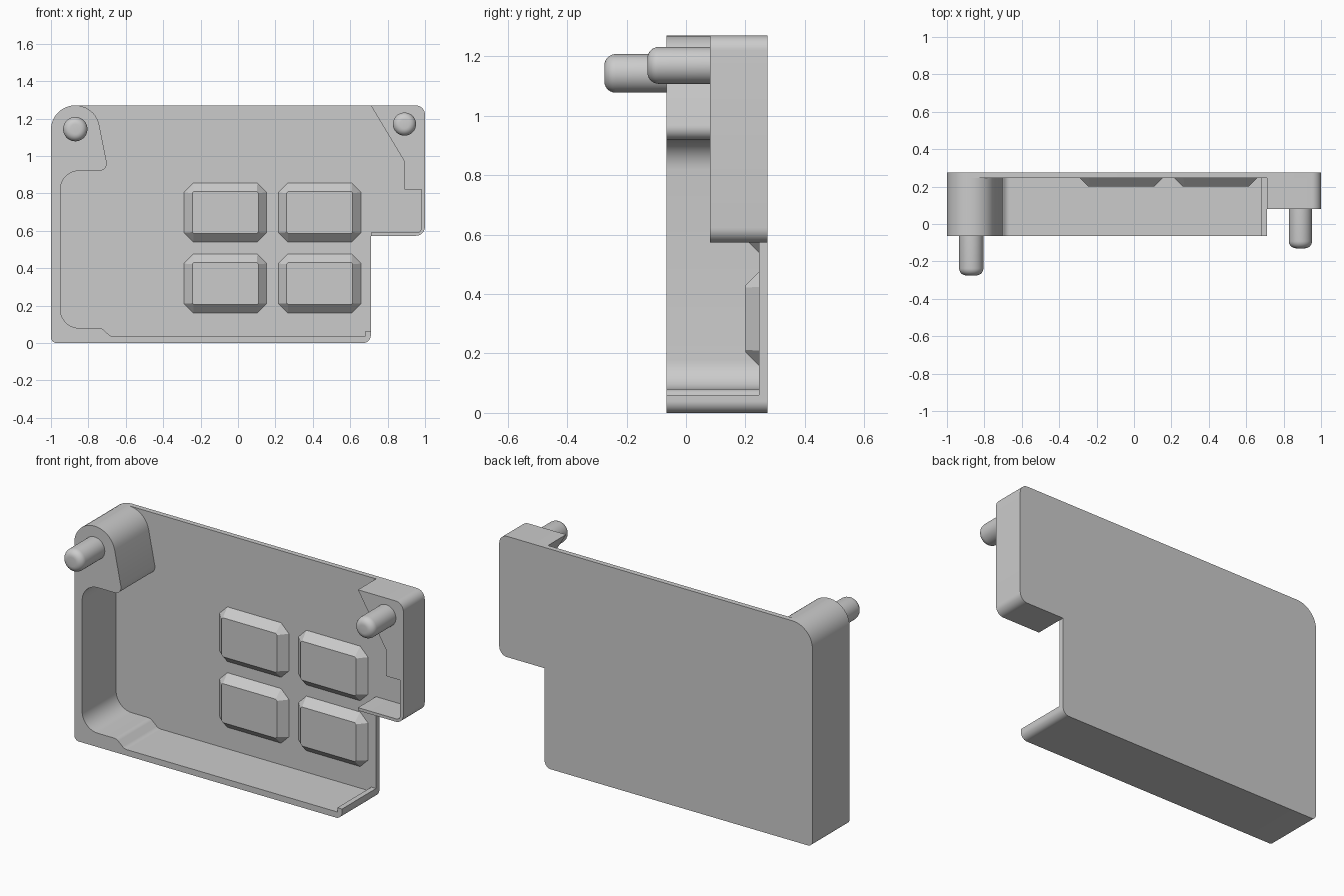
import bpy
import bmesh
from math import radians, tan, pi
from mathutils import Vector, Matrix

if "Cube" in bpy.data.objects:
    bpy.data.objects.remove(bpy.data.objects["Cube"], do_unlink=True)

grey = bpy.data.materials.new("plain_grey")
grey.use_nodes = True
grey.diffuse_color = (0.6, 0.6, 0.6, 1)
grey.node_tree.nodes["Principled BSDF"].inputs["Base Color"].default_value = grey.diffuse_color

TOP = 1.27          # overall height
STEP = 0.573        # underside of the side block
BACK, FLOOR, RIM, BLOCK = 0.275, 0.245, -0.065, 0.08   # depths along y


def finish(bm, name):
    """Turn a bmesh into a named, smooth-by-angle object."""
    bmesh.ops.recalc_face_normals(bm, faces=bm.faces)
    mesh = bpy.data.meshes.new(name)
    bm.to_mesh(mesh)
    bm.free()
    mesh.materials.append(grey)
    obj = bpy.data.objects.new(name, mesh)
    bpy.context.collection.objects.link(obj)
    bpy.ops.object.select_all(action='DESELECT')
    obj.select_set(True)
    bpy.context.view_layer.objects.active = obj
    bpy.ops.object.shade_smooth_by_angle(angle=radians(30))
    return obj


def fillet(corners, steps=10):
    """Round each (x, z, radius) corner of a closed outline."""
    points = []
    for i, (x, z, r) in enumerate(corners):
        p = Vector((x, z))
        if r == 0:
            points.append(p)
            continue
        a = (Vector(corners[i - 1][:2]) - p).normalized()
        b = (Vector(corners[(i + 1) % len(corners)][:2]) - p).normalized()
        cut = r / tan(a.angle(b) / 2)
        centre = p + (a + b).normalized() * (cut ** 2 + r ** 2) ** 0.5
        start = (p + a * cut - centre).normalized()
        end = (p + b * cut - centre).normalized()
        for k in range(steps + 1):
            points.append(centre + start.slerp(end, k / steps).normalized() * r)
    return points


def extruded(name, corners, y_front, y_back):
    """Extrude a rounded x-z outline along y."""
    bm = bmesh.new()
    face = bm.faces.new([bm.verts.new((p.x, y_front, p.y)) for p in fillet(corners)])
    out = bmesh.ops.extrude_face_region(bm, geom=[face])
    moved = [v for v in out["geom"] if isinstance(v, bmesh.types.BMVert)]
    bmesh.ops.translate(bm, verts=moved, vec=(0, y_back - y_front, 0))
    return finish(bm, name)


def pin(name, x, z, radius, y_tip, y_base):
    """Peg pointing forwards with a rounded tip."""
    bm = bmesh.new()
    length = y_base - y_tip
    place = Matrix.Translation((x, (y_tip + y_base) / 2, z)) @ Matrix.Rotation(pi / 2, 4, 'X')
    bmesh.ops.create_cone(bm, cap_ends=True, segments=40, radius1=radius, radius2=radius,
                          depth=length, matrix=place)
    tip = [e for e in bm.edges if all(v.co.y < y_tip + 0.001 for v in e.verts)]
    bmesh.ops.bevel(bm, geom=tip, offset=0.038, segments=6, profile=0.5, affect='EDGES')
    return finish(bm, name)


def pad(name, x, z, width=0.443, height=0.315, slope=0.045):
    """Raised pad with sloping sides and clipped corners."""
    bm = bmesh.new()
    rings = []
    for y, inset, clip in ((FLOOR + 0.01, 0, 0.05), (FLOOR, 0, 0.05), (FLOOR - slope, slope, 0.008)):
        w, h = width / 2 - inset, height / 2 - inset
        outline = [(w - clip, h), (w, h - clip), (w, clip - h), (w - clip, -h),
                   (clip - w, -h), (-w, clip - h), (-w, h - clip), (clip - w, h)]
        rings.append([bm.verts.new((x + u, y, z + v)) for u, v in outline])
    for low, high in zip(rings, rings[1:]):
        for i in range(8):
            j = (i + 1) % 8
            bm.faces.new((low[i], low[j], high[j], high[i]))
    bm.faces.new(rings[0])
    bm.faces.new(rings[-1])
    obj = finish(bm, name)
    for poly in obj.data.polygons:
        poly.use_smooth = False
    return obj


# Back panel with the step on its left side
extruded("back_panel", [
    (-1, 0, 0.03), (0.71, 0, 0.04), (0.71, STEP, 0), (1, STEP, 0.05),
    (1, TOP, 0.05), (-1, TOP, 0.129)], FLOOR, BACK)

# Deep rim along the bottom and right side, ending in the corner boss
extruded("rim_and_boss", [
    (-1, 0, 0.03), (0.71, 0, 0.04), (0.71, 0.06, 0), (0.68, 0.06, 0),
    (0.68, 0.035, 0), (-0.68, 0.035, 0.04), (-0.73, 0.08, 0.04),
    (-0.95, 0.08, 0.1), (-0.95, 0.92, 0.1), (-0.693, 0.92, 0.04),
    (-0.763, TOP, 0.129), (-1, TOP, 0.129)], RIM, FLOOR)

# Shallower block with a thin side wall and bottom lip
extruded("side_block", [
    (0.71, TOP, 0), (0.89, 0.97, 0), (0.89, 0.82, 0), (0.98, 0.82, 0),
    (0.98, 0.59, 0.025), (0.71, 0.59, 0), (0.71, STEP, 0),
    (1, STEP, 0.05), (1, TOP, 0.05)], BLOCK, FLOOR)

# Locating pins
pin("right_pin", -0.87, 1.143, 0.065, -0.275, RIM + 0.02)
pin("left_pin", 0.89, 1.17, 0.062, -0.13, BLOCK + 0.02)

# Two by two raised pads
for row, z in (("lower", 0.317), ("upper", 0.697)):
    for side, x in (("right", -0.068), ("left", 0.437)):
        pad(f"{row}_{side}_pad", x, z)
